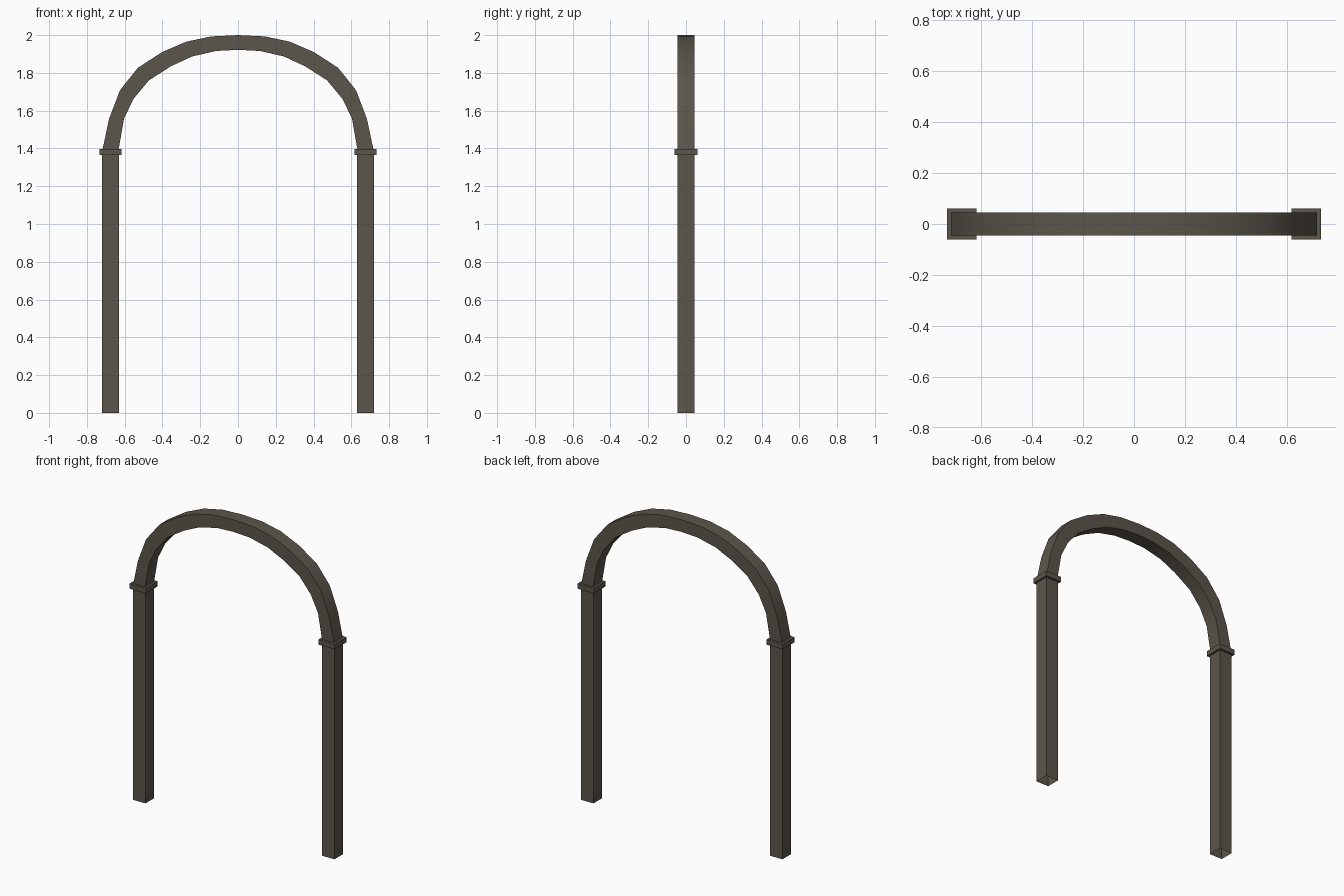
import bpy, bmesh

if "Cube" in bpy.data.objects:
    bpy.data.objects.remove(bpy.data.objects["Cube"])

mat = bpy.data.materials.new("dark_stone")
mat.diffuse_color = (0.105, 0.092, 0.07, 1)
mat.use_nodes = True
mat.node_tree.nodes["Principled BSDF"].inputs["Base Color"].default_value = mat.diffuse_color


def finish(name, bm):
    bmesh.ops.recalc_face_normals(bm, faces=bm.faces[:])
    me = bpy.data.meshes.new(name)
    bm.to_mesh(me)
    bm.free()
    me.materials.append(mat)
    ob = bpy.data.objects.new(name, me)
    bpy.context.collection.objects.link(ob)
    return ob


def box(name, x, half_x, half_y, z0, z1, open_bottom=False):
    bm = bmesh.new()
    bmesh.ops.create_cube(bm, size=1)
    for v in bm.verts:
        v.co = (x + v.co.x * 2 * half_x, v.co.y * 2 * half_y,
                (z0 + z1) / 2 + v.co.z * (z1 - z0))
    bmesh.ops.recalc_face_normals(bm, faces=bm.faces[:])
    if open_bottom:
        low = [f for f in bm.faces if f.normal.z < -0.9]
        bmesh.ops.delete(bm, geom=low, context='FACES_ONLY')
    return finish(name, bm)


# Posts (hollow at the foot) and capitals
for side, s in (("left", -1), ("right", 1)):
    box(side + "_post", s * 0.675, 0.045, 0.045, 0, 1.37, open_bottom=True)
    box(side + "_capital", s * 0.675, 0.058, 0.06, 1.365, 1.398)

# Arch band: outer and inner outline of the left half, mirrored to the right
outer = [(-0.717, 1.395), (-0.683, 1.555), (-0.625, 1.708), (-0.53, 1.827),
         (-0.402, 1.91), (-0.275, 1.965), (-0.143, 1.993), (0, 2.0)]
inner = [(-0.632, 1.395), (-0.603, 1.56), (-0.552, 1.664), (-0.472, 1.76),
         (-0.355, 1.835), (-0.243, 1.887), (-0.116, 1.916), (0, 1.922)]
outer += [(-x, z) for x, z in outer[-2::-1]]
inner += [(-x, z) for x, z in inner[-2::-1]]
bm = bmesh.new()
rings = [[bm.verts.new(c) for c in ((o[0], -0.045, o[1]), (o[0], 0.045, o[1]),
                                    (i[0], 0.045, i[1]), (i[0], -0.045, i[1]))]
         for o, i in zip(outer, inner)]
for a, b in zip(rings, rings[1:]):
    for k in range(4):
        n = (k + 1) % 4
        bm.faces.new((a[k], a[n], b[n], b[k]))
bm.faces.new(rings[0])
bm.faces.new(rings[-1])
arch = finish("arch", bm)
bpy.ops.object.select_all(action='DESELECT')
arch.select_set(True)
bpy.context.view_layer.objects.active = arch
bpy.ops.object.shade_smooth_by_angle(angle=0.6)
